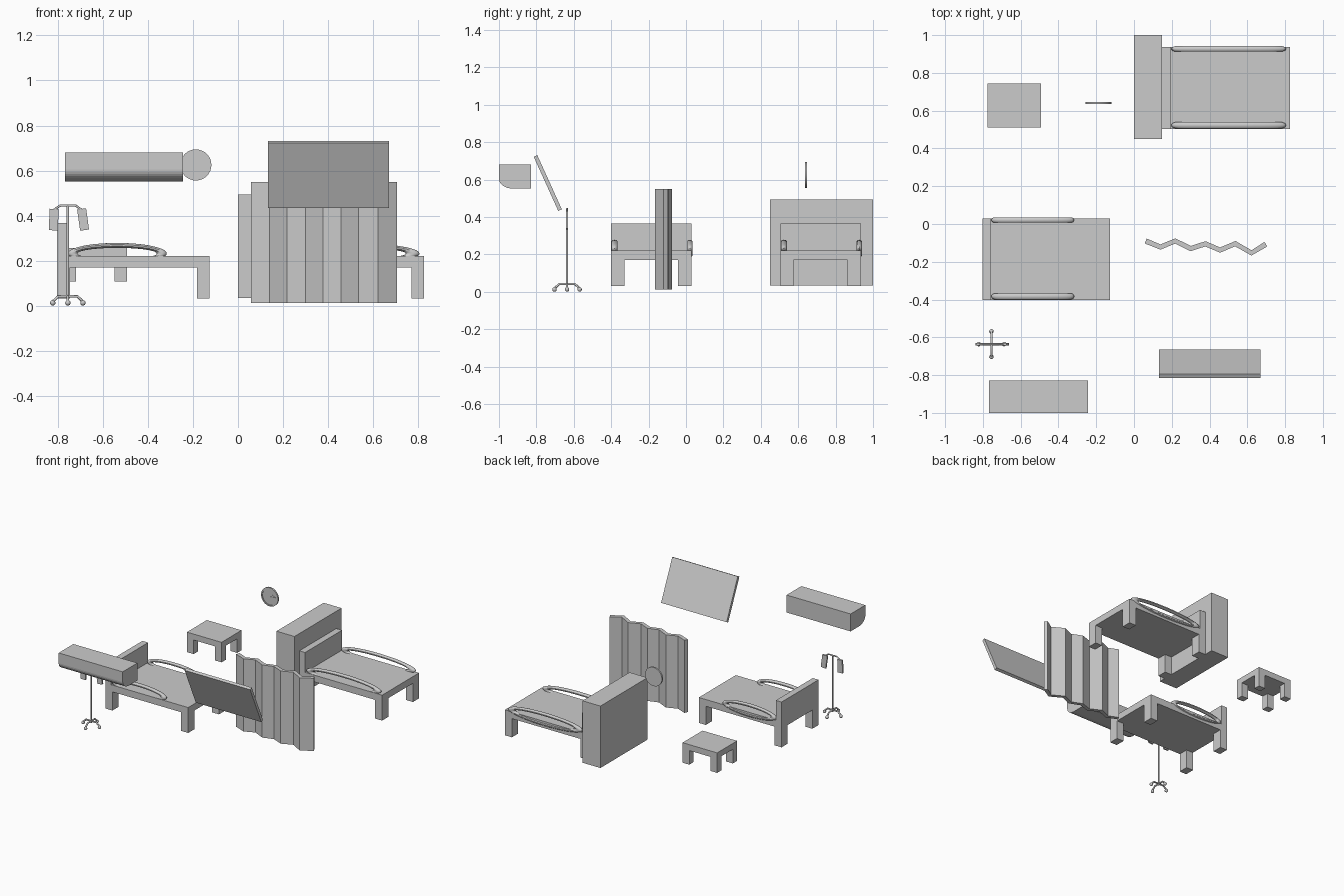
import bpy, bmesh, math
from mathutils import Vector, Matrix

if "Cube" in bpy.data.objects:
    bpy.data.objects.remove(bpy.data.objects["Cube"])


def finish(name, bm, smooth=False):
    bmesh.ops.recalc_face_normals(bm, faces=bm.faces)
    me = bpy.data.meshes.new(name)
    bm.to_mesh(me)
    bm.free()
    ob = bpy.data.objects.new(name, me)
    bpy.context.collection.objects.link(ob)
    if smooth:
        bpy.ops.object.select_all(action='DESELECT')
        ob.select_set(True)
        bpy.context.view_layer.objects.active = ob
        bpy.ops.object.shade_smooth_by_angle(angle=math.radians(40))
    return ob


def box(name, x0, x1, y0, y1, z0, z1):
    bm = bmesh.new()
    bmesh.ops.create_cube(bm, size=1)
    for v in bm.verts:
        v.co = ((x0 + x1) / 2 + v.co.x * (x1 - x0),
                (y0 + y1) / 2 + v.co.y * (y1 - y0),
                (z0 + z1) / 2 + v.co.z * (z1 - z0))
    return finish(name, bm)


def extrude(name, pts, vec):
    """Extrude a closed planar outline along vec."""
    bm = bmesh.new()
    f = bm.faces.new([bm.verts.new(p) for p in pts])
    r = bmesh.ops.extrude_face_region(bm, geom=[f])
    vs = [g for g in r['geom'] if isinstance(g, bmesh.types.BMVert)]
    bmesh.ops.translate(bm, verts=vs, vec=vec)
    return finish(name, bm)


def tube(name, pts, r):
    cu = bpy.data.curves.new(name, 'CURVE')
    cu.dimensions = '3D'
    cu.bevel_depth = r
    cu.bevel_resolution = 2
    cu.use_fill_caps = True
    sp = cu.splines.new('POLY')
    sp.points.add(len(pts) - 1)
    for p, c in zip(sp.points, pts):
        p.co = (*c, 1)
    ob = bpy.data.objects.new(name, cu)
    bpy.context.collection.objects.link(ob)
    return ob


def legs(name, x0, x1, y0, y1, z0, z1, wx, wy):
    for i, x in enumerate((x0, x1 - wx)):
        for j, y in enumerate((y0, y1 - wy)):
            box(f"{name}_{i}{j}", x, x + wx, y, y + wy, z0, z1)


def rail(name, x0, x1, y0, y1, z0=0.185, z1=0.279):
    """Flattened oval ring used as a bed side rail."""
    cx, cy, cz = (x0 + x1) / 2, (y0 + y1) / 2, (z0 + z1) / 2
    a, b, w = 0.022 * (x1 - x0) / 0.44, 0.011, (y1 - y0) / 2
    rx, rz, n, m = (x1 - x0) / 2 - a, (z1 - z0) / 2 - b, 40, 10
    bm = bmesh.new()
    g = []
    for i in range(n):
        t = math.tau * i / n
        ring = []
        for j in range(m):
            s = math.tau * j / m
            ring.append(bm.verts.new((cx + math.cos(t) * (rx + a * math.cos(s)),
                                      cy + w * math.sin(s),
                                      cz + math.sin(t) * (rz + b * math.cos(s)))))
        g.append(ring)
    for i in range(n):
        for j in range(m):
            k, l = (i + 1) % n, (j + 1) % m
            bm.faces.new((g[i][j], g[k][j], g[k][l], g[i][l]))
    finish(name, bm, True)


def bed(name, x0, y0, rail_len):
    x1, y1 = x0 + 0.677, y0 + 0.432
    box(name + "_mattress", x0, x1, y0, y1, 0.17, 0.22)
    box(name + "_headboard", x0, x0 + 0.047, y0, y1, 0.17, 0.367)
    legs(name + "_leg", x0, x1, y0, y1, 0.032, 0.17, 0.057, 0.072)
    rail(name + "_near_rail", x0 + 0.047, x0 + 0.047 + rail_len, y0 + 0.002, y0 + 0.036)
    rail(name + "_far_rail", x0 + 0.047, x0 + 0.047 + rail_len, y1 - 0.024, y1 + 0.006)


# Beds and the cabinet behind the second one
bed("left_bed", -0.803, -0.402, 0.44)
bed("right_bed", 0.149, 0.504, 0.61)
box("head_cabinet", 0.0, 0.147, 0.45, 1.0, 0.035, 0.493)

# Stool
box("stool_top", -0.775, -0.492, 0.51, 0.743, 0.212, 0.256)
legs("stool_leg", -0.775, -0.492, 0.51, 0.743, 0.108, 0.212, 0.055, 0.05)

# Folding screen: zigzag strip with thickness
fx = [0.062, 0.14, 0.218, 0.30, 0.378, 0.456, 0.536, 0.622, 0.698]
fy = [-0.09, -0.122, -0.09, -0.13, -0.105, -0.138, -0.104, -0.153, -0.107]
mid = [Vector((x, y, 0.013)) for x, y in zip(fx, fy)]
front, back = [], []
for i, p in enumerate(mid):
    d = (mid[min(i + 1, 8)] - mid[max(i - 1, 0)]).normalized()
    nrm = Vector((-d.y, d.x, 0)) * 0.014
    front.append(p - nrm)
    back.append(p + nrm)
extrude("folding_screen", front + back[::-1], (0, 0, 0.537))

# Tilted wall screen
extrude("tilted_screen", [(0.133, -0.814, 0.722), (0.133, -0.795, 0.731),
                          (0.133, -0.664, 0.442), (0.133, -0.683, 0.433)], (0.536, 0, 0))

# Air conditioner with rounded lower front edge
arc = [(-0.767, -0.925 - 0.075 * math.sin(a), 0.605 - 0.053 * math.cos(a))
       for a in (math.pi / 2 * i / 8 for i in range(9))]
extrude("air_conditioner", [(-0.767, -1.0, 0.681), (-0.767, -0.828, 0.681),
                            (-0.767, -0.828, 0.552)] + arc, (0.524, 0, 0))

# Wall clock: disc with a raised rim, and two hands
CX, CZ = -0.187, 0.625
bm = bmesh.new()
prof = [(0, 0.647), (0.069, 0.647), (0.069, 0.635), (0.060, 0.635), (0.060, 0.640), (0, 0.640)]
vs = [bm.verts.new((CX + r, y, CZ)) for r, y in prof]
es = [bm.edges.new(e) for e in zip(vs, vs[1:])]
bmesh.ops.spin(bm, geom=vs + es, cent=(CX, 0, CZ), axis=(0, 1, 0), angle=math.tau, steps=32)
bmesh.ops.remove_doubles(bm, verts=bm.verts, dist=0.0005)
finish("clock_case", bm, True)
for nm, length, ang in (("minute_hand", 0.055, 8), ("hour_hand", 0.04, 38)):
    ob = box(nm, -0.008, length - 0.008, 0.635, 0.639, -0.002, 0.002)
    ob.data.transform(Matrix.Translation((CX, 0, CZ)) @ Matrix.Rotation(-math.radians(ang), 4, 'Y'))

# Drip stand: pole, four-armed base with wheels
PX, PY = -0.755, -0.636
tube("stand_pole", [(PX, PY, 0.03), (PX, PY, 0.445)], 0.006)
for i in range(4):
    dx, dy = ((1, 0), (0, 1), (-1, 0), (0, -1))[i]
    tube(f"base_arm_{i}", [(PX + dx * r, PY + dy * r, z)
                           for r, z in ((0, 0.042), (0.042, 0.042), (0.068, 0.018))], 0.006)
    bm = bmesh.new()
    bmesh.ops.create_uvsphere(bm, u_segments=12, v_segments=8, radius=0.012,
                              matrix=Matrix.Translation((PX + dx * 0.067, PY + dy * 0.067, 0.013)))
    finish(f"base_wheel_{i}", bm, True)

# Drip stand hook bar and hanging bags
tube("hook_bar", [(PX - 0.063, PY, 0.425), (PX - 0.034, PY, 0.445),
                  (PX + 0.034, PY, 0.445), (PX + 0.063, PY, 0.425)], 0.005)
for nm, s, tilt in (("left_bag", -1, 2), ("right_bag", 1, -8)):
    ob = box(nm, -0.02, 0.02, -0.006, 0.006, -0.095, 0.0)
    ob.data.transform(Matrix.Translation((PX + s * 0.061, PY, 0.43)) @
                      Matrix.Rotation(math.radians(tilt), 4, 'Y'))
